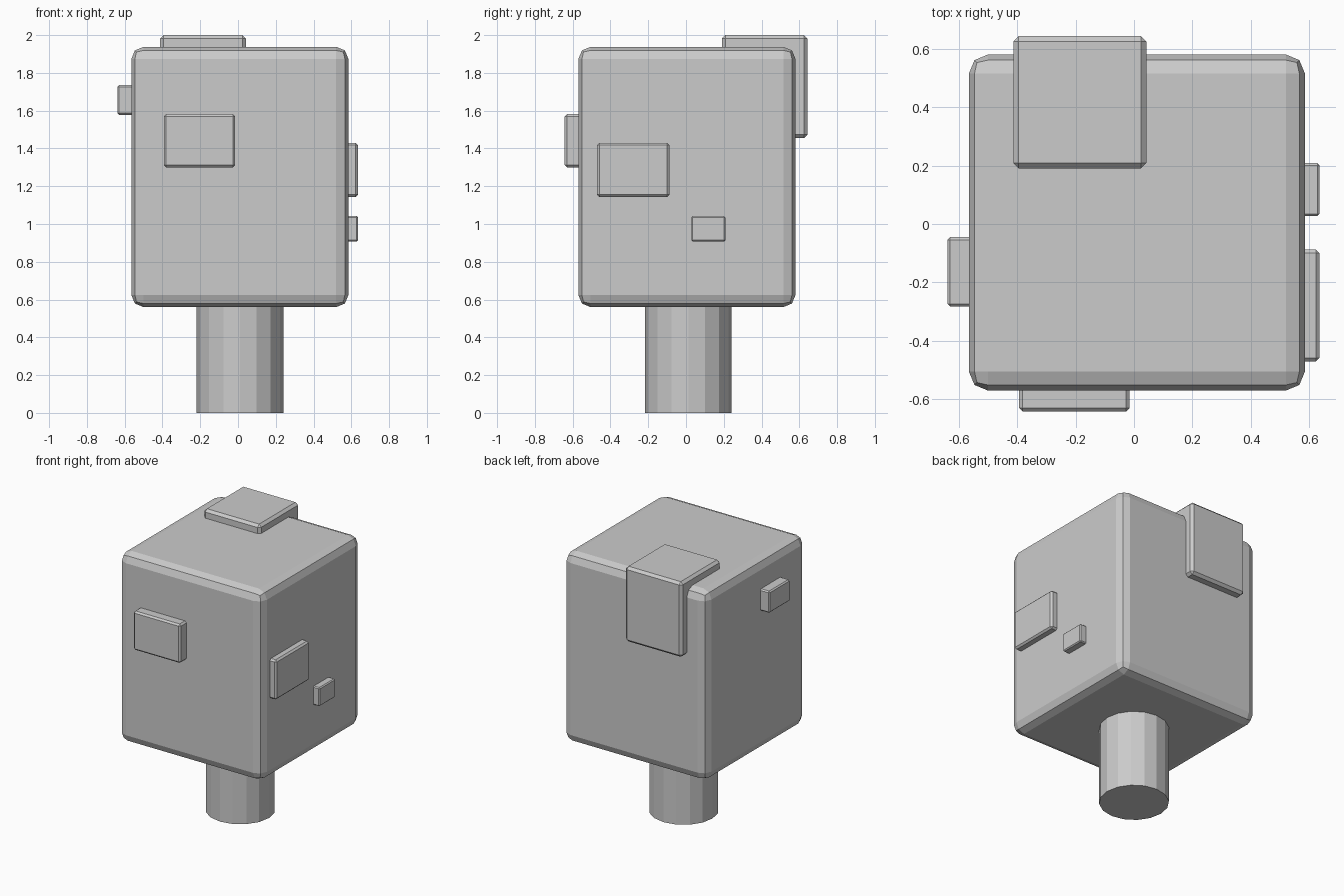
import bpy
from mathutils import Vector

if "Cube" in bpy.data.objects:
    bpy.data.objects.remove(bpy.data.objects["Cube"])


def box(name, lo, hi, bevel, segments=1):
    """Bevelled box between two opposite corners."""
    lo, hi = Vector(lo), Vector(hi)
    bpy.ops.mesh.primitive_cube_add(size=1, location=(lo + hi) / 2)
    ob = bpy.context.object
    ob.name = name
    for v in ob.data.vertices:
        v.co *= hi - lo
    mod = ob.modifiers.new("Bevel", "BEVEL")
    mod.width = bevel
    mod.segments = segments
    return ob


# Main block with rounded edges
box("body", (-0.565, -0.57, 0.56), (0.585, 0.58, 1.938), 0.065, 2)

# Sixteen-sided post carrying the block
bpy.ops.mesh.primitive_cylinder_add(vertices=16, radius=0.23, depth=0.62,
                                    location=(0.01, 0.012, 0.31))
bpy.context.object.name = "post"

# Plate wrapping over the top back edge
box("top_plate", (-0.413, 0.19, 1.455), (0.042, 0.643, 2.0), 0.018)

# Raised chips on the front, right and left faces
chips = {
    "front_chip": ((-0.393, -0.642, 1.30), (-0.015, -0.45, 1.582), 0.012),
    "right_large_chip": ((0.45, -0.47, 1.143), (0.635, -0.088, 1.43), 0.012),
    "right_small_chip": ((0.52, 0.028, 0.907), (0.635, 0.208, 1.042), 0.007),
    "left_chip": ((-0.638, -0.282, 1.578), (-0.45, -0.045, 1.735), 0.009),
}
for name, (lo, hi, bevel) in chips.items():
    box(name, lo, hi, bevel)
